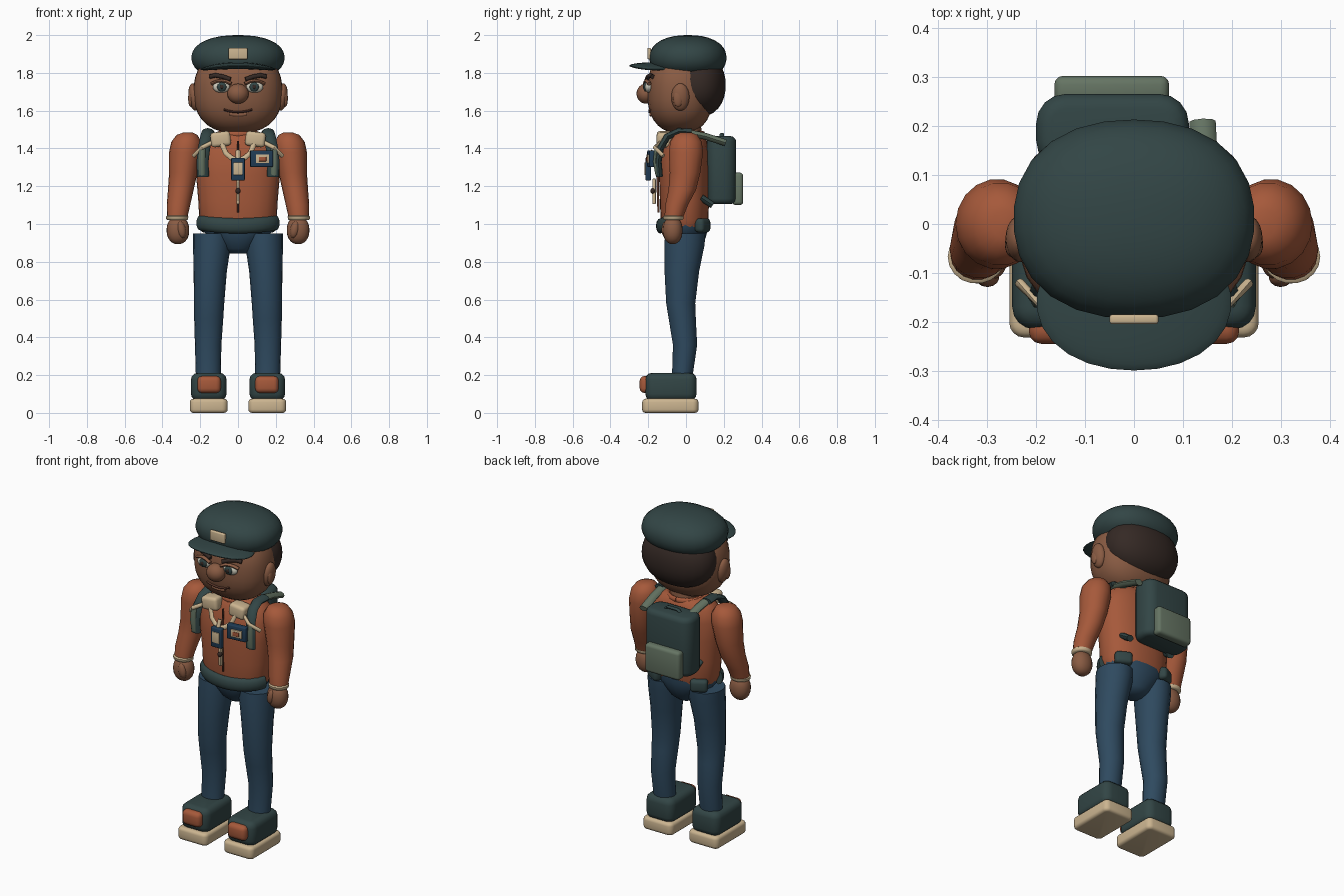
import bpy, bmesh
from math import sin, cos, pi, radians
from mathutils import Vector

if "Cube" in bpy.data.objects:
    bpy.data.objects.remove(bpy.data.objects["Cube"], do_unlink=True)


def colour(name, r, g, b):
    m = bpy.data.materials.new(name)
    m.use_nodes = True
    m.diffuse_color = (r, g, b, 1)
    bsdf = next(n for n in m.node_tree.nodes if n.type == "BSDF_PRINCIPLED")
    bsdf.inputs["Base Color"].default_value = (r, g, b, 1)
    return m


SKIN = colour("brown skin", .25, .105, .056)
RUST = colour("rust orange", .38, .1, .043)
TEAL = colour("dark teal", .032, .06, .06)
DENIM = colour("denim blue", .028, .068, .115)
CREAM = colour("cream", .6, .46, .28)
HAIR = colour("dark hair", .035, .022, .018)
SAGE = colour("sage green", .13, .175, .125)
NAVY = colour("navy", .015, .045, .09)
WHITE = colour("eye white", .62, .6, .5)
LIP = colour("lip brown", .1, .036, .022)


def finish(name, bm, mat, angle=50):
    bmesh.ops.recalc_face_normals(bm, faces=bm.faces[:])
    me = bpy.data.meshes.new(name)
    bm.to_mesh(me)
    bm.free()
    me.materials.append(mat)
    ob = bpy.data.objects.new(name, me)
    bpy.context.collection.objects.link(ob)
    bpy.ops.object.select_all(action="DESELECT")
    ob.select_set(True)
    bpy.context.view_layer.objects.active = ob
    bpy.ops.object.shade_smooth_by_angle(angle=radians(angle))
    return ob


def blob(name, loc, size, mat, p=2.0, rot=(0, 0, 0), seg=20):
    """Rounded ellipsoid; p above 2 makes it boxier."""
    bm = bmesh.new()
    bmesh.ops.create_uvsphere(bm, u_segments=seg, v_segments=seg * 2 // 3, radius=1)
    for v in bm.verts:
        k = sum(abs(c) ** p for c in v.co) ** (-1 / p)
        v.co = Vector(c * k * s for c, s in zip(v.co, size))
    ob = finish(name, bm, mat)
    ob.location, ob.rotation_euler = loc, rot
    return ob


def box(name, lo, hi, mat, bevel=.01, upright=0, rot=(0, 0, 0)):
    """Bevelled box; upright rounds the vertical corners first."""
    lo, hi = Vector(lo), Vector(hi)
    bm = bmesh.new()
    bmesh.ops.create_cube(bm, size=1)
    for v in bm.verts:
        v.co = Vector(c * s for c, s in zip(v.co, hi - lo))
    if upright:
        edges = [e for e in bm.edges if abs((e.verts[0].co - e.verts[1].co).z) > .001]
        bmesh.ops.bevel(bm, geom=edges, offset=upright, segments=4, profile=.5, affect="EDGES")
    edges = [e for e in bm.edges if e.calc_face_angle(0) > .7]
    bmesh.ops.bevel(bm, geom=edges, offset=bevel, segments=3, profile=.5, affect="EDGES")
    ob = finish(name, bm, mat, 40)
    ob.location, ob.rotation_euler = (lo + hi) / 2, rot
    return ob


def loft(name, rings, mat, seg=18, p=2.0):
    """Skin through level rings of (x, y, z, rx, ry)."""
    bm = bmesh.new()
    loops = []
    for x, y, z, rx, ry in rings:
        loop = []
        for i in range(seg):
            c, s = cos(2 * pi * i / seg), sin(2 * pi * i / seg)
            k = (abs(c) ** p + abs(s) ** p) ** (-1 / p)
            loop.append(bm.verts.new((x + rx * c * k, y + ry * s * k, z)))
        loops.append(loop)
    for a, b in zip(loops, loops[1:]):
        for i in range(seg):
            j = (i + 1) % seg
            bm.faces.new((a[i], a[j], b[j], b[i]))
    bm.faces.new(loops[0])
    bm.faces.new(loops[-1])
    return finish(name, bm, mat)


def strip(name, pts, wide, thick, mat, side=(1, 0, 0), seg=8):
    """Oval band swept along points; side is the band's wide direction."""
    pts = [Vector(q) for q in pts]
    bm = bmesh.new()
    loops = []
    for i, q in enumerate(pts):
        t = (pts[min(i + 1, len(pts) - 1)] - pts[max(i - 1, 0)]).normalized()
        w = Vector(side)
        w = (w - t * w.dot(t)).normalized()
        n = t.cross(w)
        loops.append([bm.verts.new(q + w * wide * cos(2 * pi * k / seg) + n * thick * sin(2 * pi * k / seg))
                      for k in range(seg)])
    for a, b in zip(loops, loops[1:]):
        for k in range(seg):
            j = (k + 1) % seg
            bm.faces.new((a[k], a[j], b[j], b[k]))
    bm.faces.new(loops[0])
    bm.faces.new(loops[-1])
    return finish(name, bm, mat)


def face_y(x, z, p=2.4):
    k = 1 - abs(x / .235) ** p - abs((z - 1.7) / .22) ** p
    return -.03 - .175 * max(k, 0) ** (1 / p)


def on_face(x, z, out=0):
    return (x, face_y(x, z) - out, z)


# Head, hair and cap
blob("head", (0, -.03, 1.7), (.235, .175, .22), SKIN, 2.4, seg=28)
blob("hair", (0, .06, 1.735), (.23, .15, .17), HAIR, 2.2, seg=24)
blob("cap", (0, .01, 1.88), (.247, .204, .12), TEAL, 2.25, seg=26)
brim = blob("cap_brim", (0, -.16, 1.838), (.2, .14, .018), TEAL, 2.1, seg=26)
for v in brim.data.vertices:
    v.co.z -= .5 * v.co.x ** 2
box("cap_badge", (-.05, -.205, 1.872), (.05, -.185, 1.932), CREAM, .006)
blob("nose", (0, -.212, 1.69), (.057, .05, .053), SKIN)
strip("mouth", [on_face(x, 1.592 + 2.5 * x * x) for x in (-.075, -.05, -.025, 0, .025, .05, .075)],
      .006, .008, LIP, (0, 0, 1))
strip("lower_lip", [on_face(x, 1.578 + 2.5 * x * x) for x in (-.045, -.02, 0, .02, .045)],
      .01, .008, SKIN, (0, 0, 1))
loft("neck", [(0, 0, 1.42, .1, .09), (0, 0, 1.48, .088, .083), (0, 0, 1.56, .085, .08)], SKIN)

# Torso, hips and belt
loft("sweater", [(0, -.008, .985, .19, .118), (0, -.008, 1.02, .205, .126), (0, -.008, 1.12, .21, .13),
                 (0, -.01, 1.26, .222, .133), (0, -.008, 1.37, .222, .127), (0, 0, 1.44, .2, .11),
                 (0, 0, 1.475, .155, .095), (0, 0, 1.49, .1, .08)], RUST, 24, 2.3)
strip("sweater_neckline", [(.1 * sin(a * pi / 8), .09 * cos(a * pi / 8), 1.475) for a in range(17)],
      .018, .012, RUST, (0, 0, 1))
loft("hips", [(0, -.005, .845, .05, .05), (0, -.005, .87, .09, .08), (0, -.005, .93, .15, .11),
              (0, -.005, .97, .19, .12), (0, -.005, 1.0, .195, .122)], DENIM, 20)
belt = []
for i in range(15):
    a = pi * (1.02 + .96 * i / 14)
    belt.append((.2 * cos(a), -.025 + .112 * sin(a), .99 + .016 * cos(a) ** 2))
strip("belt_front", belt, .04, .022, TEAL, (0, 0, 1), 12)

for side, s in (("left", 1), ("right", -1)):
    # Face details
    blob(side + "_ear", (s * .232, -.03, 1.672), (.03, .048, .073), SKIN, rot=(0, s * .12, 0))
    blob(side + "_inner_ear", (s * .25, -.042, 1.665), (.014, .026, .045), SKIN)
    blob(side + "_eye", on_face(s * .088, 1.726), (.046, .022, .031), WHITE)
    blob(side + "_iris", on_face(s * .086, 1.726, .017), (.025, .011, .025), TEAL, seg=14)
    blob(side + "_pupil", on_face(s * .086, 1.726, .026), (.011, .004, .011), HAIR, seg=10)
    strip(side + "_eyelid", [on_face(s * (.088 + .052 * t), 1.758 - .016 * t * t, .014)
                             for t in (-1, -.5, 0, .5, 1)], .009, .012, SKIN, (0, 0, 1))
    strip(side + "_eyebrow", [on_face(s * x, z, .008) for x, z in ((.04, 1.765), (.08, 1.78), (.12, 1.787), (.15, 1.78))],
          .012, .012, HAIR, (0, 0, 1))

    # Arms and hands
    loft(side + "_sleeve", [(s * x, y, z, rx, ry) for x, y, z, rx, ry in (
        (.265, 0, 1.484, .025, .03), (.27, 0, 1.472, .055, .06), (.273, 0, 1.435, .08, .085),
        (.28, 0, 1.38, .085, .092), (.29, -.005, 1.27, .075, .082), (.303, -.02, 1.18, .068, .074),
        (.315, -.05, 1.1, .062, .061), (.322, -.066, 1.03, .053, .049))], RUST)
    loft(side + "_cuff", [(s * .322, -.067, 1.034 + dz, r, r - .004) for dz, r in (
        (-.014, .05), (-.008, .058), (.006, .059), (.012, .052))], CREAM)
    blob(side + "_hand", (s * .318, -.07, .967), (.06, .052, .074), SKIN, 2.2)
    blob(side + "_thumb", (s * .3, -.107, .97), (.024, .022, .045), SKIN, rot=(0, s * .2, 0), seg=14)

    # Legs and shoes
    loft(side + "_trouser_leg", [(s * x, y, z, rx, ry) for x, y, z, rx, ry in (
        (.157, -.02, .19, .066, .055), (.158, -.005, .36, .07, .065), (.155, -.02, .5, .077, .073),
        (.153, -.028, .58, .08, .078), (.147, -.022, .75, .088, .093), (.138, -.008, .89, .1, .108),
        (.136, -.004, .95, .102, .108))], DENIM)
    box(side + "_sole", (s * .155 - .1, -.232, 0), (s * .155 + .1, .066, .075), CREAM, .018, .03)
    box(side + "_shoe", (s * .155 - .094, -.215, .065), (s * .155 + .094, .056, .212), TEAL, .035, .045)
    box(side + "_toe_patch", (s * .153 - .062, -.245, .105), (s * .153 + .062, -.185, .195), RUST, .025)

    # Belt pouches at the back
    box(side + "_belt_pouch", (s * .15 - .05, .06, .955), (s * .15 + .05, .115, 1.03), TEAL, .02, rot=(0, 0, -s * .5))

    # Shoulder straps
    strip(side + "_front_strap", [(s * .16, .03, 1.487), (s * .16, -.04, 1.49), (s * .168, -.1, 1.462),
                                  (s * .18, -.135, 1.4), (s * .188, -.147, 1.33), (s * .185, -.14, 1.25)],
          .032, .018, TEAL)
    strip(side + "_strap_pad", [(s * .19, -.155, 1.4), (s * .192, -.162, 1.33), (s * .19, -.15, 1.26)], .018, .012, SAGE)
    strip(side + "_back_strap", [(s * .15, .0, 1.485), (s * .146, .1, 1.465), (s * .14, .21, 1.43)],
          .027, .018, SAGE)
    strip(side + "_strap_end", [(s * .15, .08, 1.14), (s * .145, .14, 1.1)], .024, .018, TEAL)

    # Collar and cords
    box(side + "_collar", (s * .092 - .053, -.155, 1.41), (s * .092 + .053, -.07, 1.488), CREAM, .018, rot=(0, s * .12, 0))
    strip(side + "_lanyard", [(s * .085, -.145, 1.425), (s * .065, -.16, 1.375), (s * .035, -.17, 1.35), (0, -.175, 1.335)],
          .014, .01, CREAM)
    strip(side + "_shoulder_cord", [(s * .13, -.13, 1.435), (s * .19, -.165, 1.405), (s * .235, -.12, 1.36)],
          .012, .01, CREAM, (0, 0, 1))

# Hanging tag, zip pull and chest badge
box("neck_tag", (-.036, -.215, 1.23), (.036, -.185, 1.35), NAVY, .006)
box("neck_tag_card", (-.024, -.219, 1.26), (.024, -.21, 1.325), CREAM, .002)
strip("tag_loop", [(0, -.175, 1.39), (0, -.195, 1.335)], .012, .01, CREAM)
box("zip_pull", (-.008, -.178, 1.105), (.008, -.16, 1.24), CREAM, .004)
blob("zip_knob", (0, -.175, 1.175), (.014, .014, .016), HAIR, seg=12)
strip("zip_line", [(0, -.143, 1.44), (0, -.15, 1.33), (0, -.15, 1.2), (0, -.145, 1.06)], .005, .006, LIP)
box("chest_badge", (.065, -.2, 1.302), (.185, -.165, 1.39), NAVY, .006, rot=(0, 0, .1))
box("chest_badge_card", (.095, -.207, 1.322), (.165, -.198, 1.368), CREAM, .002, rot=(0, 0, .1))
box("chest_badge_mark", (.11, -.211, 1.332), (.15, -.204, 1.356), RUST, .002, rot=(0, 0, .1))

# Backpack, set a little to one side
box("backpack", (-.2, .11, 1.105), (.112, .266, 1.465), TEAL, .03, .06)
box("backpack_pocket", (-.163, .245, 1.1), (.072, .303, 1.272), SAGE, .018)
strip("backpack_handle", [(-.1, .19, 1.455), (-.08, .19, 1.475), (-.01, .19, 1.475), (.01, .19, 1.455)],
      .012, .008, TEAL, (0, 1, 0))
